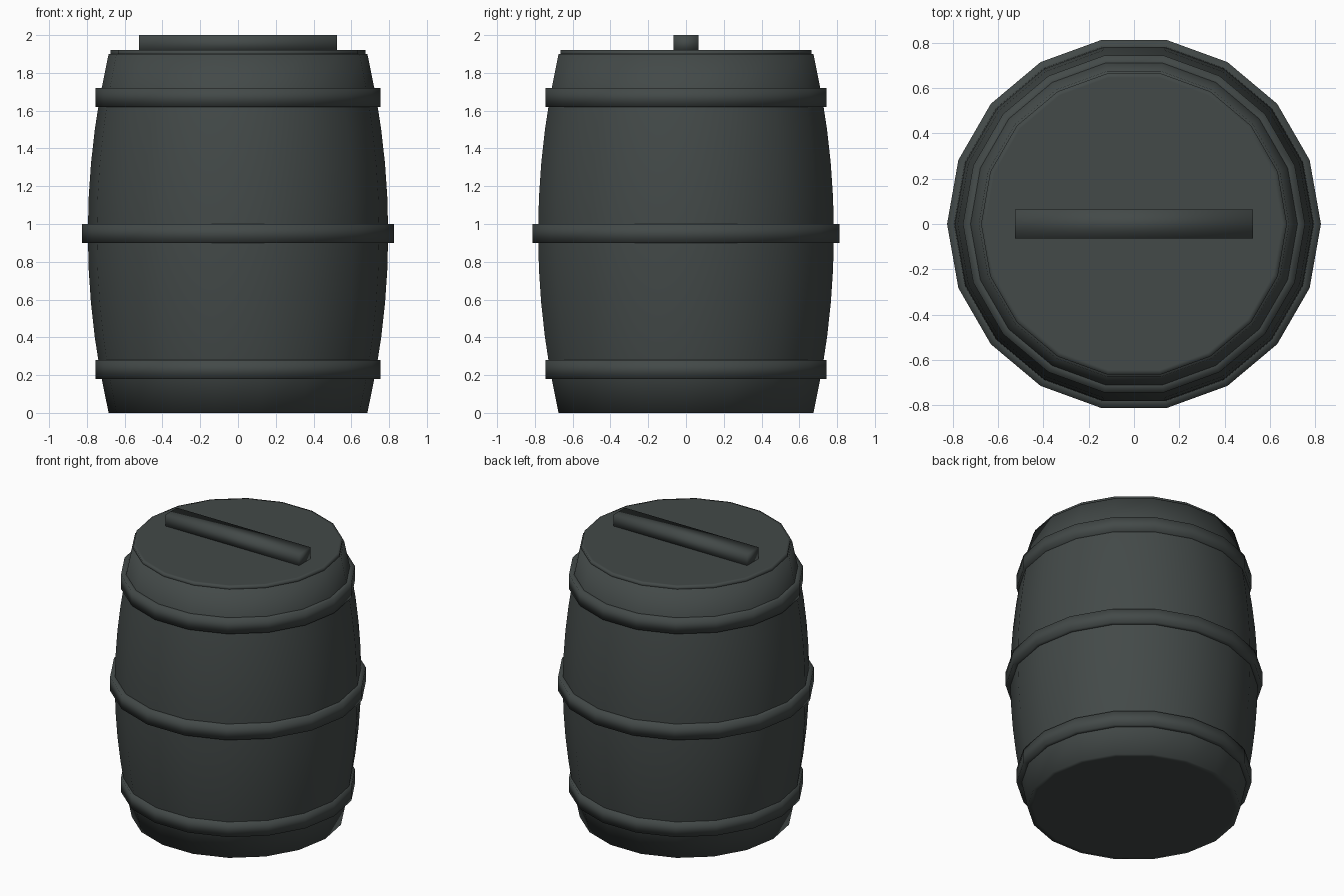
import bpy
import bmesh
import math

SIDES = 18
HEIGHT = 1.9          # staved body without the lid

if "Cube" in bpy.data.objects:
    bpy.data.objects.remove(bpy.data.objects["Cube"], do_unlink=True)

slate = bpy.data.materials.new("dark slate")
slate.use_nodes = True
slate.diffuse_color = (0.056, 0.067, 0.065, 1)
bsdf = next(n for n in slate.node_tree.nodes if n.type == "BSDF_PRINCIPLED")
bsdf.inputs["Base Color"].default_value = slate.diffuse_color
bsdf.inputs["Roughness"].default_value = 0.8


def finish(name, bm):
    """Turn a bmesh into a smooth-shaded object."""
    bmesh.ops.recalc_face_normals(bm, faces=bm.faces[:])
    for face in bm.faces:
        face.smooth = True
    mesh = bpy.data.meshes.new(name)
    bm.to_mesh(mesh)
    bm.free()
    mesh.materials.append(slate)
    obj = bpy.data.objects.new(name, mesh)
    bpy.context.scene.collection.objects.link(obj)
    return obj


def lathe(name, profile, closed=False):
    """Turn (radius, z) points about the z axis; cap the ends or close the loop."""
    bm = bmesh.new()
    angles = [math.tau * i / SIDES for i in range(SIDES)]
    rings = [[bm.verts.new((r * math.cos(a), r * math.sin(a), z)) for a in angles]
             for r, z in profile]
    pairs = list(zip(rings, rings[1:]))
    if closed:
        pairs.append((rings[-1], rings[0]))
    else:
        bm.faces.new(rings[0])
        bm.faces.new(rings[-1])
    for low, high in pairs:
        for i in range(SIDES):
            j = (i + 1) % SIDES
            bm.faces.new((low[i], low[j], high[j], high[i]))
    return finish(name, bm)


def bulge(z):
    """Body radius at height z."""
    half = HEIGHT / 2
    return 0.795 - 0.11 * ((z - half) / half) ** 2


# Bulging body, with narrow rims at both ends
heights = [0, 0.23, 0.4, 0.58, 0.76, 0.95, 1.14, 1.32, 1.5, 1.67, HEIGHT]
body = [(bulge(z), z) for z in heights]
lathe("barrel_body", [(0.65, 0)] + body + [(0.65, HEIGHT)])

# Lid
lathe("lid", [(0.675, 1.89), (0.675, 1.92), (0.655, 1.92)])

# Hoops
for name, z, radius in (("lower_hoop", 0.18, 0.755),
                        ("middle_hoop", 0.9, 0.825),
                        ("upper_hoop", 1.62, 0.755)):
    inner = radius - 0.06
    lathe(name, [(inner, z), (radius, z), (radius, z + 0.1), (inner, z + 0.1)], closed=True)

# Handle bar across the lid
bm = bmesh.new()
bmesh.ops.create_cube(bm, size=1)
bmesh.ops.scale(bm, vec=(1.05, 0.13, 0.09), verts=bm.verts[:])
bmesh.ops.translate(bm, vec=(0, 0, 1.955), verts=bm.verts[:])
finish("lid_handle", bm)
